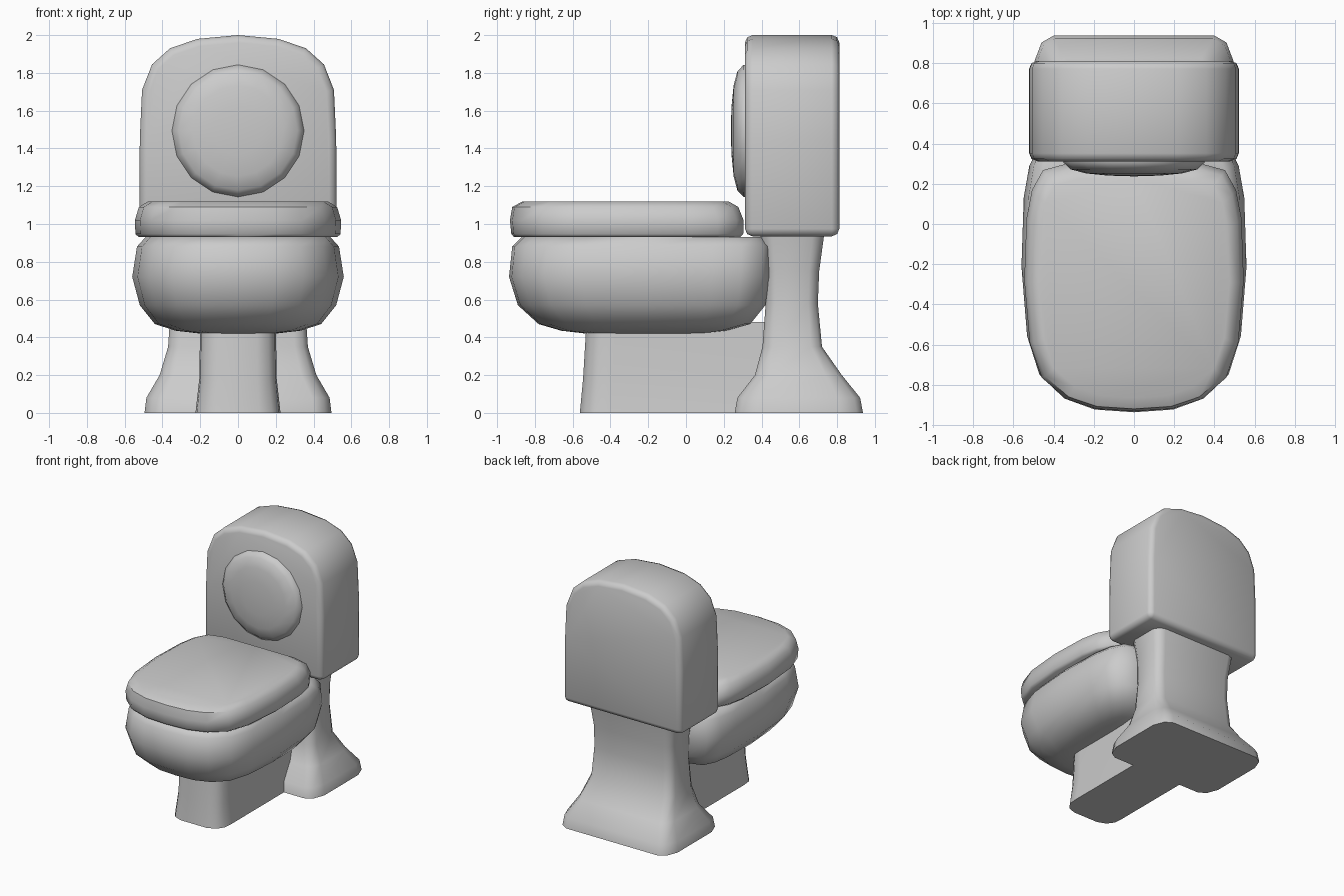
import bpy, bmesh, math

if "Cube" in bpy.data.objects:
    bpy.data.objects.remove(bpy.data.objects["Cube"])


def loft(name, rings, bevel=0.0, apex=None):
    """Skin a list of point rings, cap both ends (or close on an apex)."""
    bm = bmesh.new()
    loops = [[bm.verts.new(p) for p in ring] for ring in rings]
    n = len(loops[0])
    for a, b in zip(loops, loops[1:]):
        for i in range(n):
            j = (i + 1) % n
            bm.faces.new((a[i], a[j], b[j], b[i]))
    bm.faces.new(loops[0])
    if apex:
        tip = bm.verts.new(apex)
        for i in range(n):
            bm.faces.new((loops[-1][i], loops[-1][(i + 1) % n], tip))
    else:
        bm.faces.new(loops[-1])
    bmesh.ops.recalc_face_normals(bm, faces=bm.faces)
    if bevel:
        sharp = [e for e in bm.edges if e.calc_face_angle(0) > math.radians(45)]
        bmesh.ops.bevel(bm, geom=sharp, offset=bevel, segments=2, profile=0.5,
                        affect='EDGES', clamp_overlap=True)
    mesh = bpy.data.meshes.new(name)
    bm.to_mesh(mesh)
    bm.free()
    ob = bpy.data.objects.new(name, mesh)
    bpy.context.collection.objects.link(ob)
    bpy.ops.object.select_all(action='DESELECT')
    ob.select_set(True)
    bpy.context.view_layer.objects.active = ob
    bpy.ops.object.shade_smooth_by_angle(angle=math.radians(48))
    return ob


def mirrored(half):
    """Close a right-hand outline by mirroring it across x = 0."""
    return half + [(-x, y) for x, y in reversed(half) if x > 0]


def stack(name, outline, levels):
    """Loft a unit outline through levels of (z, half width, front y, back y)."""
    rings = []
    for z, hw, yf, yb in levels:
        c, h = (yf + yb) / 2, (yb - yf) / 2
        rings.append([(x * hw, c + y * h, z) for x, y in outline])
    return loft(name, rings)


# Shared plan shape of bowl and lid: round front, squarer back
oval = mirrored([(0, -1), (.35, -.98), (.62, -.9), (.84, -.73), (.95, -.45),
                 (1, .05), (.98, .55), (.93, .78), (.83, .94), (.58, 1), (0, 1)])

# Bowl
stack("bowl", oval, [
    (.42, .20, -.53, .10), (.435, .33, -.66, .21), (.47, .44, -.78, .34),
    (.57, .52, -.89, .42), (.72, .56, -.937, .442), (.88, .535, -.92, .445),
    (.93, .49, -.87, .405)])

# Lid
stack("lid", oval, [
    (.93, .525, -.91, .287), (.947, .543, -.925, .303), (1.02, .546, -.932, .305),
    (1.09, .525, -.92, .277), (1.12, .475, -.865, .225)])

# Flared column under the tank
block = mirrored([(.81, -1), (.93, -.9), (1, -.63), (1, .63), (.93, .9), (.81, 1)])
stack("rear_column", block, [
    (0, .495, .258, .937), (.08, .485, .272, .922), (.2, .415, .365, .825),
    (.35, .37, .405, .72), (.58, .355, .422, .698), (.75, .355, .42, .705),
    (.97, .38, .39, .735)])

# Foot under the bowl
foot = mirrored([(0, -1), (.5, -1), (.8, -.95), (.97, -.85), (1, -.7), (1, 1)])
stack("front_foot", foot, [
    (0, .225, -.562, .5), (.18, .205, -.545, .5), (.48, .2, -.527, .5)])

# Arched tank
arch = mirrored([(0, 2.0), (.215, 1.98), (.36, 1.93), (.455, 1.845), (.508, 1.71),
                 (.52, 1.45), (.522, .935)])
loft("tank", [[(x, y, z) for x, z in arch] for y in (.312, .812)], bevel=.04)

# Round domed cushion on the tank front
sides = 16
dome = [(.34, .35), (.305, .35), (.272, .315), (.252, .24), (.241, .13)]
loft("tank_disc", [[(r * math.sin(2 * math.pi * i / sides), y,
                     1.493 + r * math.cos(2 * math.pi * i / sides))
                    for i in range(sides)] for y, r in dome],
     apex=(0, .237, 1.493))
